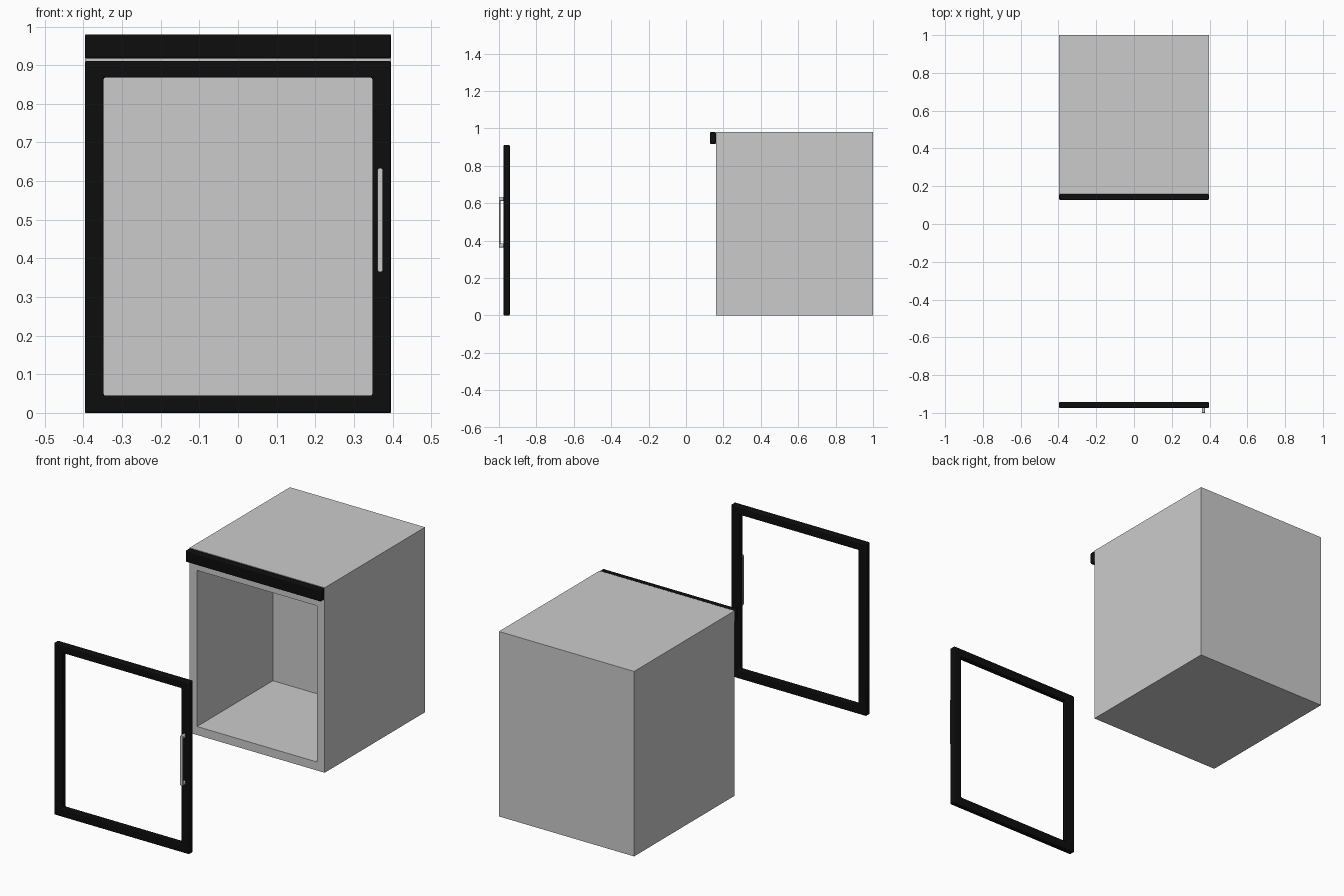
import bpy, bmesh, math

if "Cube" in bpy.data.objects:
    bpy.data.objects.remove(bpy.data.objects["Cube"])

black = bpy.data.materials.new("black")
black.diffuse_color = (0.004, 0.004, 0.004, 1)
black.use_nodes = True
black.node_tree.nodes["Principled BSDF"].inputs["Base Color"].default_value = black.diffuse_color


def finish(name, bm, mat=None, bevel=0.0):
    bmesh.ops.recalc_face_normals(bm, faces=bm.faces)
    me = bpy.data.meshes.new(name)
    bm.to_mesh(me)
    bm.free()
    ob = bpy.data.objects.new(name, me)
    bpy.context.collection.objects.link(ob)
    if mat:
        me.materials.append(mat)
    if bevel:
        m = ob.modifiers.new("bevel", 'BEVEL')
        m.width, m.segments, m.limit_method = bevel, 3, 'ANGLE'
        bpy.context.view_layer.objects.active = ob
        ob.select_set(True)
        bpy.ops.object.shade_smooth_by_angle(angle=math.radians(40))
        ob.select_set(False)
    return ob


def rect(bm, x, z0, z1, y):
    return [bm.verts.new(p) for p in ((-x, y, z0), (x, y, z0), (x, y, z1), (-x, y, z1))]


def bridge(bm, a, b):
    for i in range(len(a)):
        j = (i + 1) % len(a)
        bm.faces.new((a[i], a[j], b[j], b[i]))


def prism(name, outline, y0, y1, mat=None, bevel=0.0):
    # extrude an XZ outline along y
    bm = bmesh.new()
    a = [bm.verts.new((x, y0, z)) for x, z in outline]
    b = [bm.verts.new((x, y1, z)) for x, z in outline]
    bridge(bm, a, b)
    bm.faces.new(a)
    bm.faces.new(b)
    return finish(name, bm, mat, bevel)


def capsule(cx, z0, z1, r, n=10):
    pts = []
    for zc, start in ((z1 - r, 0), (z0 + r, math.pi)):
        for i in range(n + 1):
            t = start + math.pi * i / n
            pts.append((cx + r * math.cos(t), zc + r * math.sin(t)))
    return pts


W = 0.396

# hollow cabinet with thick back wall
bm = bmesh.new()
back = rect(bm, W, 0, 0.98, 1.0)
front = rect(bm, W, 0, 0.98, 0.16)
rim = rect(bm, 0.352, 0.045, 0.872, 0.16)
inner = rect(bm, 0.352, 0.045, 0.872, 0.795)
bm.faces.new(back)
bridge(bm, back, front)
bridge(bm, front, rim)
bridge(bm, rim, inner)
bm.faces.new(inner)
finish("cabinet_body", bm)

# top fascia strip
prism("top_fascia", [(-W, 0.917), (W, 0.917), (W, 0.98), (-W, 0.98)],
      0.127, 0.16, black, 0.006)

# detached door frame
bm = bmesh.new()
yf, yb = -0.975, -0.942
loops = [rect(bm, W, 0, 0.911, yf), rect(bm, W, 0, 0.911, yb),
         rect(bm, 0.348, 0.045, 0.868, yb), rect(bm, 0.348, 0.045, 0.868, yf)]
for i in range(4):
    bridge(bm, loops[i], loops[(i + 1) % 4])
finish("door_frame", bm, black, 0.005)

# handle bar and its two posts
hx = 0.368
prism("handle_bar", capsule(hx, 0.364, 0.634, 0.0075), -1.0, -0.993, None, 0.002)
for name, z0 in (("handle_post_lower", 0.364), ("handle_post_upper", 0.612)):
    prism(name, capsule(hx, z0, z0 + 0.022, 0.0072), -0.995, -0.97, None, 0.0005)
